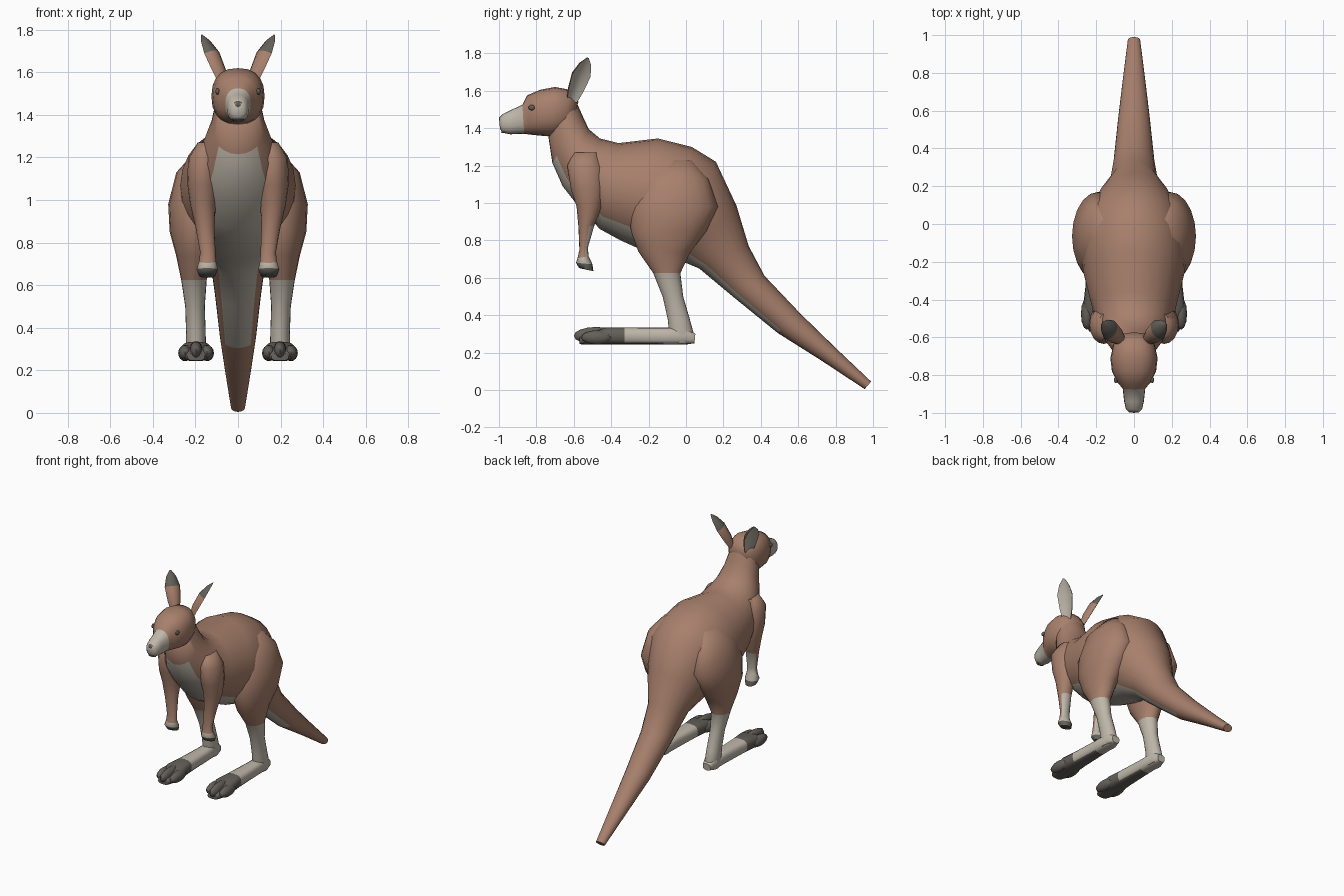
import bpy, bmesh, math
from mathutils import Vector

if "Cube" in bpy.data.objects:
    bpy.data.objects.remove(bpy.data.objects["Cube"])


def material(name, rgb):
    m = bpy.data.materials.new(name)
    m.diffuse_color = (*rgb, 1)
    m.use_nodes = True
    m.node_tree.nodes["Principled BSDF"].inputs["Base Color"].default_value = m.diffuse_color
    return m


FUR, PALE, DARK = 0, 1, 2
MATS = [material("brown fur", (0.39, 0.215, 0.15)),
        material("pale fur", (0.52, 0.47, 0.40)),
        material("dark grey", (0.125, 0.115, 0.10))]


def skin(name, rings, rule, angle=60):
    """Skin closed rings into a capped tube; rule(i, k, face) picks the colour."""
    bm = bmesh.new()
    rows = [[bm.verts.new(p) for p in r] for r in rings]
    n = len(rows[0])
    faces = []
    for i in range(len(rows) - 1):
        for k in range(n):
            j = (k + 1) % n
            faces.append((i, k, bm.faces.new((rows[i][k], rows[i][j], rows[i + 1][j], rows[i + 1][k]))))
    faces.append((0, -1, bm.faces.new(rows[0])))
    faces.append((len(rows) - 2, -1, bm.faces.new(rows[-1])))
    bmesh.ops.recalc_face_normals(bm, faces=bm.faces)
    for i, k, f in faces:
        f.material_index = rule(i, k, f)
    return finish(name, bm, angle)


def finish(name, bm, angle=60):
    me = bpy.data.meshes.new(name)
    bm.to_mesh(me)
    bm.free()
    for m in MATS:
        me.materials.append(m)
    ob = bpy.data.objects.new(name, me)
    bpy.context.collection.objects.link(ob)
    bpy.ops.object.select_all(action='DESELECT')
    bpy.context.view_layer.objects.active = ob
    ob.select_set(True)
    bpy.ops.object.shade_smooth_by_angle(angle=math.radians(angle))
    return ob


def oval(top, bottom, w, xc=0, n=24, square=1.0):
    """Oval ring spanning two (y, z) points, with half width w in x."""
    a, b = Vector((xc, *top)), Vector((xc, *bottom))
    mid, half = (a + b) / 2, (a - b) / 2
    ring = []
    for k in range(n):
        t = 2 * math.pi * k / n
        c, s = math.cos(t), math.sin(t)
        c = math.copysign(abs(c) ** square, c)
        s = math.copysign(abs(s) ** square, s)
        ring.append(mid + half * c + Vector((w * s, 0, 0)))
    return ring


def ball(name, centre, size, mat, seg=12):
    bm = bmesh.new()
    bmesh.ops.create_uvsphere(bm, u_segments=seg, v_segments=8, radius=1)
    for v in bm.verts:
        v.co = Vector([c + p * s for c, p, s in zip(centre, v.co, size)])
    for f in bm.faces:
        f.material_index = mat
    return finish(name, bm)


# Tail, torso and neck in one sweep, with a pale underside
body = [((.99, .045), (.955, .005), .033), ((.80, .225), (.72, .16), .06),
        ((.61, .41), (.49, .305), .085), ((.42, .61), (.25, .50), .108),
        ((.335, .77), (.07, .65), .13), ((.27, .985), (-.05, .70), .20),
        ((.16, 1.22), (-.14, .72), .26), ((.03, 1.30), (-.25, .755), .28),
        ((-.15, 1.345), (-.35, .80), .27), ((-.36, 1.32), (-.46, .86), .23),
        ((-.46, 1.345), (-.59, 1.0), .20), ((-.52, 1.395), (-.66, 1.09), .165),
        ((-.555, 1.47), (-.715, 1.215), .128), ((-.59, 1.55), (-.735, 1.35), .105)]
skin("body", [oval(*s) for s in body],
     lambda i, k, f: PALE if 9 <= k <= 14 and 2 <= i <= 11 else FUR)

# Head with a pale muzzle
head = [((-.575, 1.54), (-.62, 1.40), .07), ((-.62, 1.605), (-.66, 1.37), .11),
        ((-.70, 1.62), (-.72, 1.355), .125), ((-.78, 1.605), (-.78, 1.36), .117),
        ((-.85, 1.575), (-.83, 1.365), .088), ((-.875, 1.525), (-.865, 1.37), .06),
        ((-.94, 1.495), (-.94, 1.367), .052), ((-.98, 1.475), (-.98, 1.375), .043),
        ((-.998, 1.455), (-.995, 1.395), .028)]
skin("head", [oval(*s, n=20, square=.85) for s in head],
     lambda i, k, f: PALE if i >= 5 else FUR)
ball("nose", (0, -.985, 1.448), (.027, .015, .018), DARK)
ball("mouth", (0, -.975, 1.378), (.03, .015, .005), DARK)

leg = [((.03, 1.23), (-.13, 1.23), .05, .15), ((.12, 1.13), (-.24, 1.13), .11, .18),
       ((.17, .98), (-.30, .98), .138, .19), ((.11, .85), (-.295, .85), .118, .203),
       ((.025, .74), (-.255, .74), .088, .203), ((-.03, .625), (-.175, .625), .06, .207),
       ((-.015, .50), (-.125, .50), .046, .202), ((.02, .38), (-.098, .38), .046, .198),
       ((.045, .29), (-.09, .30), .048, .198), ((.035, .25), (-.08, .25), .04, .198)]
foot = [((.05, .30), (.045, .25), .03), ((.0, .335), (.0, .243), .048),
        ((-.12, .333), (-.12, .243), .05), ((-.33, .335), (-.33, .243), .06),
        ((-.43, .335), (-.43, .243), .072), ((-.53, .30), (-.53, .243), .06),
        ((-.57, .28), (-.57, .245), .04)]
arm = [((-.47, 1.27), (-.60, 1.27), .05, .14), ((-.44, 1.19), (-.635, 1.20), .075, .16),
       ((-.435, 1.08), (-.615, 1.07), .073, .165), ((-.45, .98), (-.585, .98), .06, .165),
       ((-.49, .88), (-.575, .87), .045, .155), ((-.525, .76), (-.57, .75), .036, .142),
       ((-.52, .715), (-.58, .705), .04, .143), ((-.50, .672), (-.588, .68), .05, .145),
       ((-.495, .635), (-.572, .652), .038, .145)]
ear = [(0, .03, .03), (.25, .045, .045), (.6, .055, .046), (.85, .035, .027), (1, .006, .005)]


def arm_colour(i, k, f):
    if i >= 7:
        return DARK
    back = f.normal.y > .5 and f.calc_center_median().z < .85
    return PALE if i == 6 or back else FUR


def foot_colour(i, k, f):
    sole = f.normal.z < -.8 and abs(f.normal.x) < .5 and i >= 2
    return DARK if i >= 3 or sole else PALE


for side, s in (("left", 1), ("right", -1)):
    # Hind leg: brown thigh, pale shin
    skin(side + "_leg", [oval(a, b, w, s * x, 20) for a, b, w, x in leg],
         lambda i, k, f: PALE if i >= 5 else FUR)
    # Long foot with dark toes
    skin(side + "_foot", [oval(a, b, w, s * .197, 16, .7) for a, b, w in foot], foot_colour)
    for t, (dx, y, length, h) in enumerate([(-.052, -.475, .085, .038), (.0, -.48, .12, .047),
                                            (.052, -.475, .085, .038)]):
        ball(f"{side}_toe_{t + 1}", (s * .197 + dx, y, .243 + h), (.032, length, h), DARK)
    # Arm and paw
    skin(side + "_arm", [oval(a, b, w, s * x, 16) for a, b, w, x in arm], arm_colour)
    # Eye
    ball(side + "_eye", (s * .096, -.825, 1.51), (.010, .017, .015), DARK)
    # Cupped ear opening outwards
    base, tip = Vector((.075, -.61, 1.54)), Vector((.172, -.525, 1.775))
    axis = (tip - base).normalized()
    face = Vector((.88, .45, 0))
    face = (face - axis * face.dot(axis)).normalized()
    across = axis.cross(face)
    rings = []
    for t, w, d in ear:
        c = base.lerp(tip, t)
        pts = [c - across * w * math.cos(a) - face * d * math.sin(a)
               for a in (math.pi * q / 6 for q in range(7))]
        pts += [c + across * w * u - face * d * .35 * (1 - u * u) for u in (.5, 0, -.5)]
        rings.append([Vector((p.x * s, p.y, p.z)) for p in pts])
    skin(side + "_ear", rings,
         lambda i, k, f: PALE if k >= 6 else (DARK if i >= 2 else FUR), 50)
